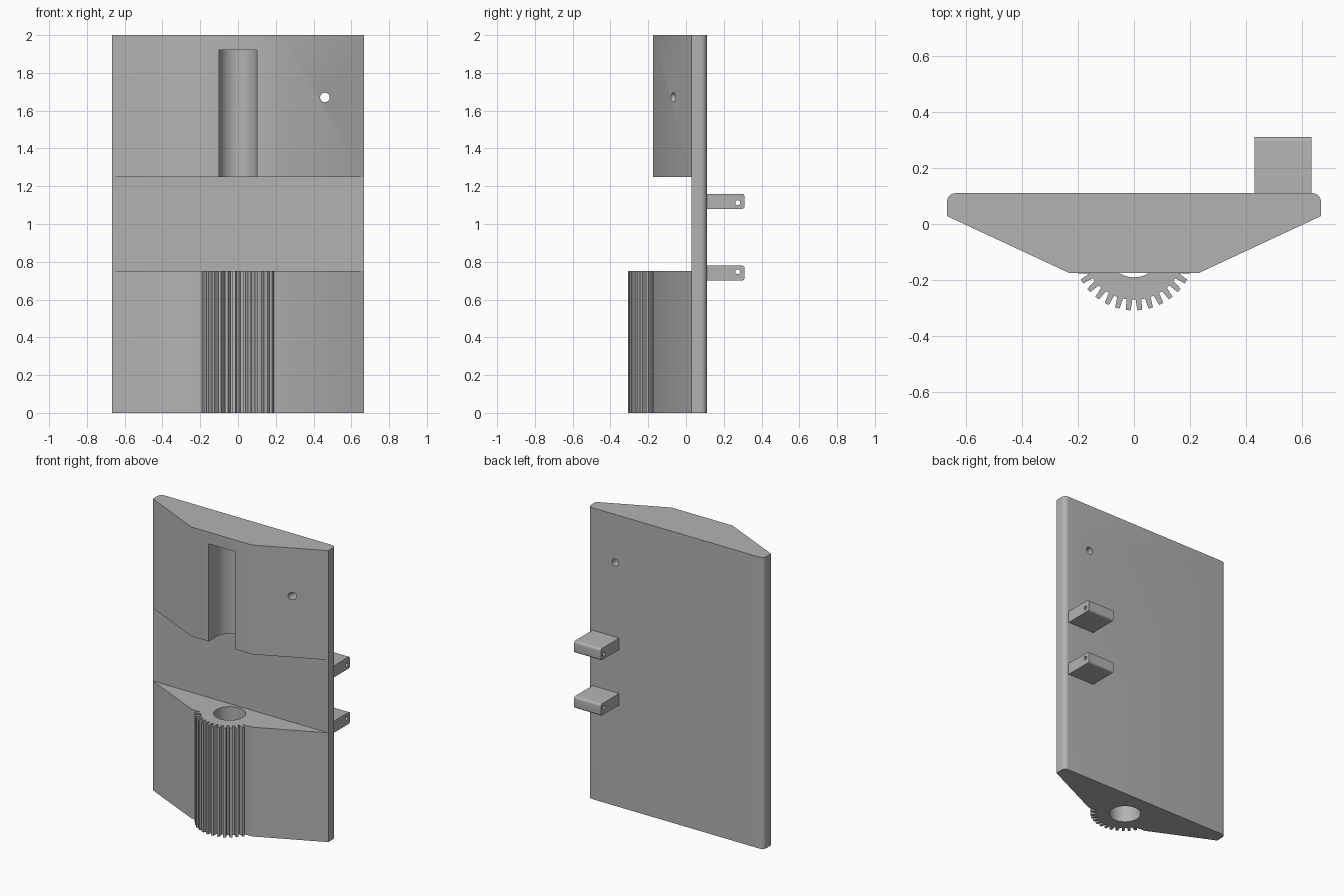
import bpy
import bmesh
from math import pi, sin, cos
from mathutils import Matrix, Vector

cube = bpy.data.objects.get("Cube")
if cube:
    bpy.data.objects.remove(cube, do_unlink=True)

grey = bpy.data.materials.new("plain grey")
grey.use_nodes = True
colour = (0.45, 0.45, 0.45, 1)
grey.diffuse_color = colour
grey.node_tree.nodes["Principled BSDF"].inputs["Base Color"].default_value = colour

HALF, BACK, FRONT, FACE = 0.666, 0.11, 0.028, -0.175
AXIS_Y, BORE = -0.09, 0.1          # shared axis of gear, bore and groove


def arc(cx, cy, r, start, end, n):
    return [(cx + r * cos(start + (end - start) * i / n),
             cy + r * sin(start + (end - start) * i / n)) for i in range(n + 1)]


def prism(name, outline, low, high, axis="Z"):
    """Extrude an outline along z (outline in x, y), x (y, z) or y (x, z)."""
    place = {"Z": lambda a, b, t: (a, b, t),
             "X": lambda a, b, t: (t, a, b),
             "Y": lambda a, b, t: (a, t, b)}[axis]
    bm = bmesh.new()
    face = bm.faces.new([bm.verts.new(place(a, b, low)) for a, b in outline])
    swept = bmesh.ops.extrude_face_region(bm, geom=[face])["geom"]
    bmesh.ops.translate(bm, vec=Vector(place(0, 0, high - low)),
                        verts=[g for g in swept if isinstance(g, bmesh.types.BMVert)])
    bmesh.ops.recalc_face_normals(bm, faces=bm.faces)
    mesh = bpy.data.meshes.new(name)
    bm.to_mesh(mesh)
    bm.free()
    mesh.materials.append(grey)
    obj = bpy.data.objects.new(name, mesh)
    bpy.context.collection.objects.link(obj)
    return obj


def rod(cx, cy, r, low, high, axis):
    return prism("cutter", arc(cx, cy, r, 0, 2 * pi, 48)[:-1], low, high, axis)


def combine(obj, other, operation):
    bpy.context.view_layer.objects.active = obj
    mod = obj.modifiers.new("boolean", "BOOLEAN")
    mod.operation, mod.solver, mod.object = operation, "EXACT", other
    bpy.ops.object.modifier_apply(modifier=mod.name)
    bpy.data.objects.remove(other, do_unlink=True)


def smooth(obj):
    bpy.ops.object.select_all(action="DESELECT")
    obj.select_set(True)
    bpy.context.view_layer.objects.active = obj
    bpy.ops.object.shade_smooth_by_angle()


# Back plate with rounded rear corners
R = 0.03
plate = ([(-HALF, FRONT), (HALF, FRONT)]
         + arc(HALF - R, BACK - R, R, 0, pi / 2, 8)
         + arc(R - HALF, BACK - R, R, pi / 2, pi, 8))
body = prism("backed_panel", plate, 0, 2)

# Upper tapered block
taper_left, taper_right = (-0.23, FACE), (0.23, FACE)
upper = prism("upper_block", [(-HALF, FRONT), taper_left, taper_right, (HALF, FRONT)], 1.25, 2)
combine(body, upper, "UNION")

# Lower tapered block with gear teeth standing out of its face
TEETH, ROOT, TIP = 34, 0.18, 0.218
pitch = 2 * pi / TEETH
gear = []
for i in range(-TEETH // 4, TEETH // 4):
    middle = -pi / 2 + (i + 0.5) * pitch
    for r, off in ((ROOT, -0.32), (TIP, -0.2), (TIP, 0.2), (ROOT, 0.32)):
        a = middle + off * pitch
        gear.append((r * cos(a), AXIS_Y + r * sin(a)))
gear = [p for p in gear if p[1] < FACE]
gear = [(gear[0][0], FACE)] + gear + [(gear[-1][0], FACE)]
lower = prism("lower_block", [(-HALF, FRONT), taper_left] + gear + [taper_right, (HALF, FRONT)], 0, 0.75)
combine(body, lower, "UNION")

# Bore through the gear, round-backed groove above it, and small pin hole
combine(body, rod(0, AXIS_Y, BORE, -0.1, 0.85, "Z"), "DIFFERENCE")
groove = [(-BORE, -0.4), (BORE, -0.4)] + arc(0, AXIS_Y, BORE, 0, pi, 24)
combine(body, prism("cutter", groove, 1.15, 1.92), "DIFFERENCE")
combine(body, rod(0.46, 1.67, 0.025, -0.5, 0.5, "Y"), "DIFFERENCE")
smooth(body)

# Two drilled lugs on the back
C, OUT = 0.015, 0.31
for name, low, hole in (("lower_lug", 0.70, 0.747), ("upper_lug", 1.08, 1.113)):
    high = low + 0.08
    outline = ([(BACK - 0.01, high), (BACK - 0.01, low)]
               + arc(OUT - C, low + C, C, -pi / 2, 0, 6)
               + arc(OUT - C, high - C, C, 0, pi / 2, 6))
    lug = prism(name, outline, 0.43, 0.633, "X")
    combine(lug, rod(0.274, hole, 0.013, 0.3, 0.8, "X"), "DIFFERENCE")
    smooth(lug)
